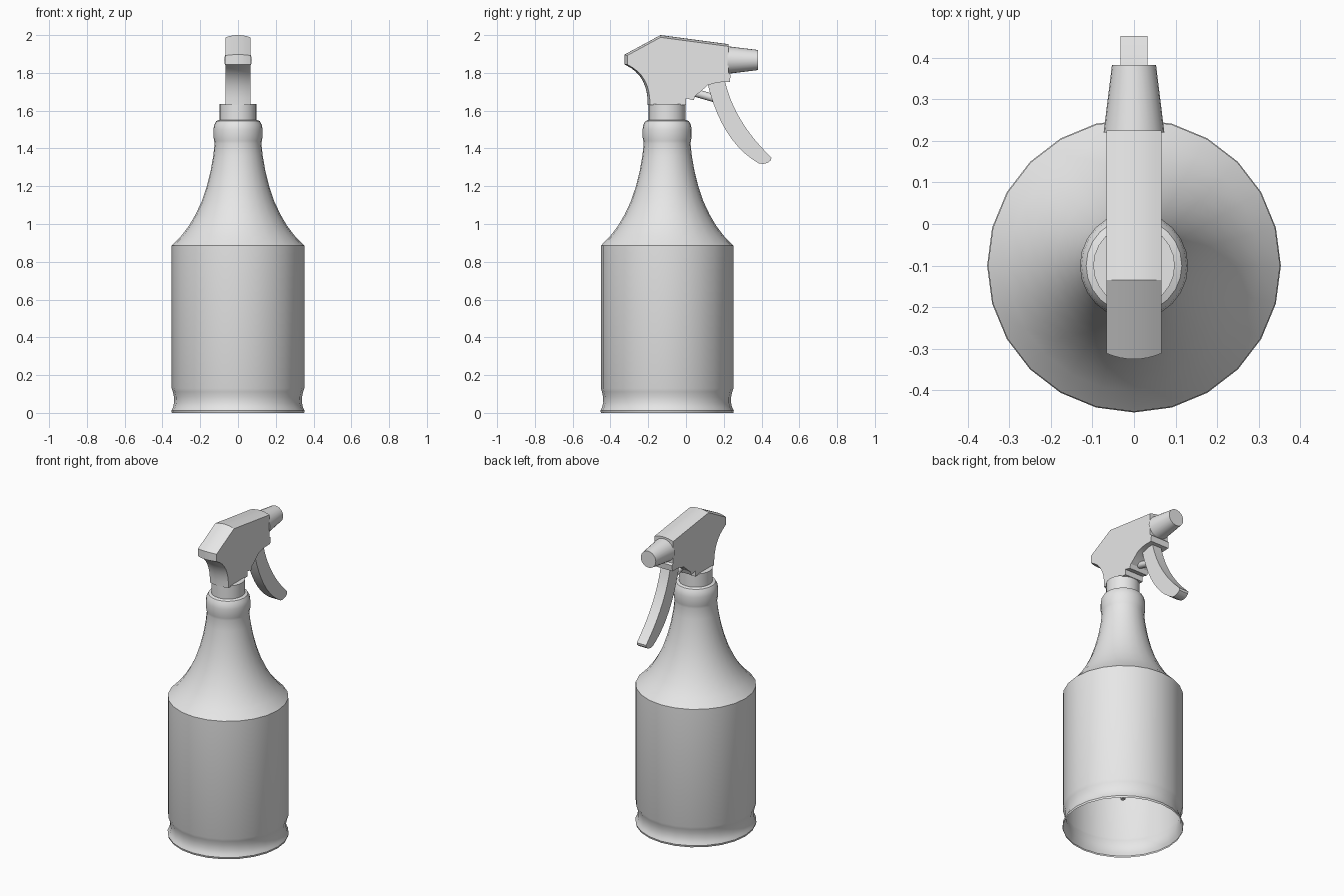
import bpy, bmesh, math
from mathutils import Vector

if "Cube" in bpy.data.objects:
    bpy.data.objects.remove(bpy.data.objects["Cube"])

grey = bpy.data.materials.new("plain_grey")
grey.diffuse_color = (0.8, 0.8, 0.8, 1)
grey.use_nodes = True
grey.node_tree.nodes["Principled BSDF"].inputs["Base Color"].default_value = grey.diffuse_color
AXIS_Y = -0.1  # vertical axis of the bottle


def finish(name, bm, angle=30):
    bmesh.ops.recalc_face_normals(bm, faces=bm.faces)
    me = bpy.data.meshes.new(name)
    bm.to_mesh(me)
    bm.free()
    me.materials.append(grey)
    ob = bpy.data.objects.new(name, me)
    bpy.context.collection.objects.link(ob)
    bpy.ops.object.select_all(action='DESELECT')
    ob.select_set(True)
    bpy.context.view_layer.objects.active = ob
    bpy.ops.object.shade_smooth_by_angle(angle=math.radians(angle))
    return ob


def lathe(name, profile, segs=24):
    """Spin (radius, height) points round the bottle axis; ends stay open."""
    bm = bmesh.new()
    rings = []
    for r, z in profile:
        rings.append([bm.verts.new((r * math.cos(2 * math.pi * i / segs),
                                    AXIS_Y + r * math.sin(2 * math.pi * i / segs), z))
                      for i in range(segs)])
    for a, b in zip(rings, rings[1:]):
        for i in range(segs):
            j = (i + 1) % segs
            bm.faces.new((a[i], a[j], b[j], b[i]))
    return finish(name, bm)


def cone(name, p0, p1, r0, r1, segs=24):
    """Capped cylinder or cone between two points."""
    p0, p1 = Vector(p0), Vector(p1)
    bm = bmesh.new()
    bmesh.ops.create_cone(bm, cap_ends=True, segments=segs, radius1=r0,
                          radius2=r1, depth=(p1 - p0).length)
    rot = (p1 - p0).to_track_quat('Z', 'Y').to_matrix()
    bmesh.ops.rotate(bm, verts=bm.verts, matrix=rot)
    bmesh.ops.translate(bm, verts=bm.verts, vec=(p0 + p1) / 2)
    return finish(name, bm)


def slab(name, outline, half, columns=2):
    """Extrude a (y, z, crown_y, crown_z) outline across x; crown bulges the middle."""
    bm = bmesh.new()
    loops = []
    for c in range(columns):
        t = 2 * c / (columns - 1) - 1
        loops.append([bm.verts.new((t * half, y + dy * t * t, z + dz * t * t))
                      for y, z, dy, dz in outline])
    n = len(outline)
    for a, b in zip(loops, loops[1:]):
        for i in range(n):
            j = (i + 1) % n
            bm.faces.new((a[i], a[j], b[j], b[i]))
    bm.faces.new(loops[0])
    bm.faces.new(loops[-1])
    return finish(name, bm)


def bezier(a, b, c, n):
    return [tuple((1 - t) ** 2 * p + 2 * t * (1 - t) * q + t * t * r
                  for p, q, r in zip(a, b, c))
            for t in (i / n for i in range(n + 1))]


# Bottle: open underneath, grooved foot, straight wall, flared shoulder, neck bead
lathe("bottle", [
    (0.350, 0.0), (0.353, 0.012), (0.344, 0.030), (0.338, 0.055), (0.339, 0.085),
    (0.345, 0.112), (0.351, 0.130), (0.351, 0.885),
    (0.302, 0.935), (0.260, 0.990), (0.225, 1.050), (0.192, 1.120), (0.165, 1.200),
    (0.145, 1.280), (0.131, 1.360), (0.124, 1.425), (0.126, 1.440),
    (0.130, 1.460), (0.130, 1.500), (0.126, 1.525), (0.115, 1.545), (0.095, 1.552)])

# Screw collar and dip tube
cone("collar", (0, AXIS_Y, 1.54), (0, AXIS_Y, 1.636), 0.098, 0.098)
cone("dip_tube", (0, AXIS_Y, 0.19), (0, AXIS_Y, 1.55), 0.014, 0.014, 12)

# Spray head: crowned top and rear lip, curved hand grip at the back
grip = [(y, z, 0.012, 0) for y, z in
        bezier((-0.29, 1.825), (-0.20, 1.765), (-0.203, 1.63), 7)]
head = ([(0.225, 1.952, 0, -0.012), (-0.135, 2.0, 0, -0.012),
         (-0.325, 1.897, 0.014, -0.005), (-0.325, 1.845, 0.014, 0)] + grip +
        [(y, z, 0, 0) for y, z in
         [(0.0, 1.63), (0.0, 1.665), (0.04, 1.655), (0.05, 1.68), (0.07, 1.695),
          (0.115, 1.735), (0.17, 1.75), (0.232, 1.752), (0.236, 1.79), (0.225, 1.80)]])
slab("spray_head", head, 0.066, 9)

# Nozzle
cone("nozzle", (0, 0.22, 1.868), (0, 0.382, 1.868), 0.073, 0.053)

# Piston rod between head and trigger
cone("piston_rod", (0, 0.02, 1.703), (0, 0.16, 1.663), 0.021, 0.021, 16)

# Trigger: curved lever with rounded tip
front = bezier((0.205, 1.76), (0.255, 1.545), (0.437, 1.367), 10)
back = bezier((0.385, 1.321), (0.185, 1.435), (0.110, 1.76), 10)
tip = [(0.452, 1.352), (0.450, 1.338), (0.432, 1.324), (0.408, 1.318)]
slab("trigger", [(y, z, 0, 0) for y, z in front + tip + back], 0.033)
